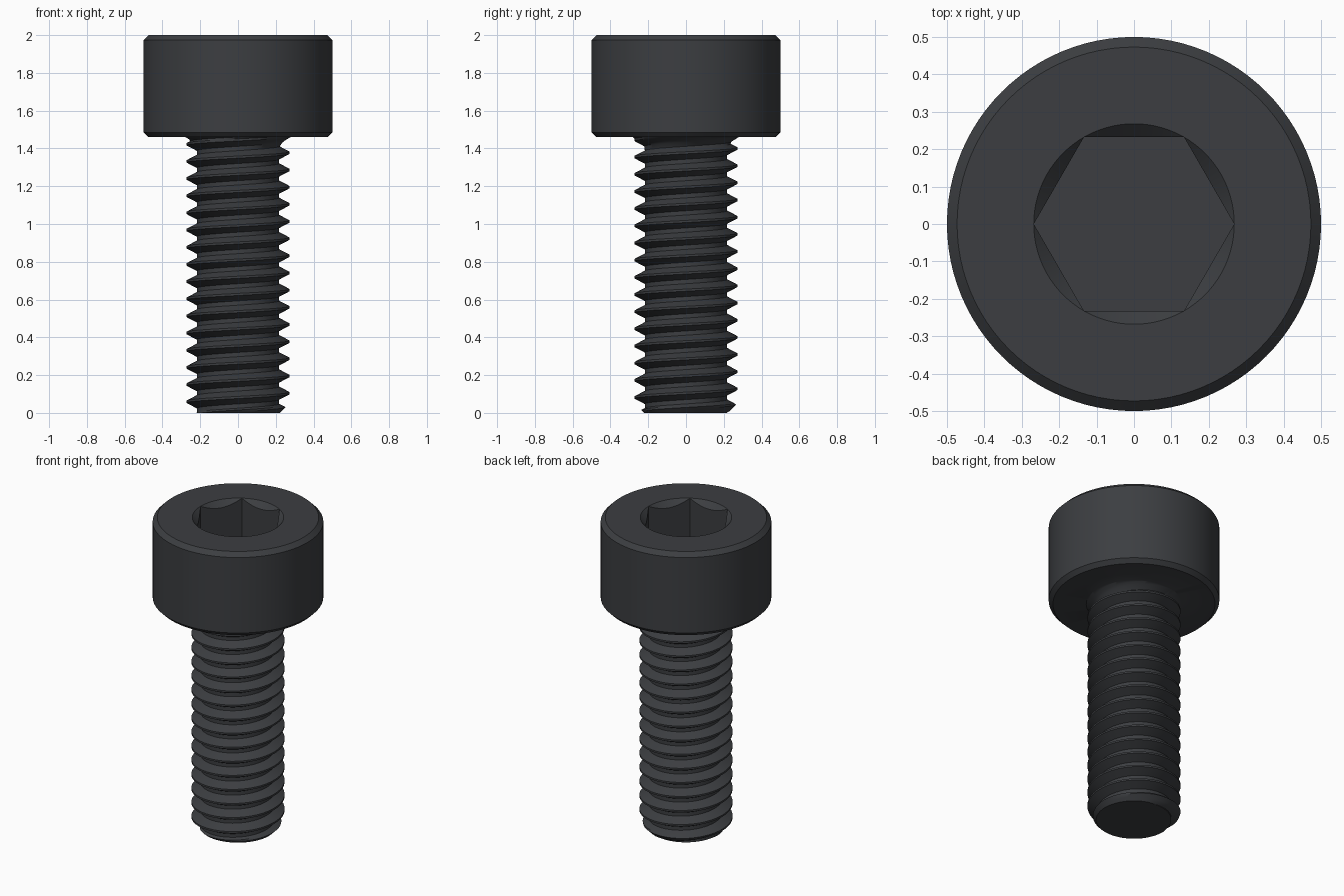
import bpy, bmesh
from math import pi, cos, sin, radians

if "Cube" in bpy.data.objects:
    bpy.data.objects.remove(bpy.data.objects["Cube"])

N = 96                        # segments around
PITCH, CREST, ROOT = 0.0909, 0.2727, 0.218
Z_HEAD, Z_TOP = 1.46, 2.0
FLAT, CORNER, FLOOR = 0.232, 0.268, 1.72
PHASE = 0.0135                # crest height at angle 0


def grid(bm, rows):
    """Skin rows of functions angle -> (radius, z) around the z axis."""
    rings = []
    for row in rows:
        ring = []
        for i in range(N + 1):
            a = 2 * pi * i / N
            r, z = row(a)
            ring.append(bm.verts.new((r * cos(a), r * sin(a), z)))
        rings.append(ring)
    for lo, hi in zip(rings, rings[1:]):
        for i in range(N):
            bm.faces.new((lo[i], lo[i + 1], hi[i + 1], hi[i]))


def shank_radius(z, a):
    s = ((z - PHASE) / PITCH - a / (2 * pi)) % 1.0
    d = min(s, 1 - s)
    k = min(max((d - 0.0625) / 0.3125, 0), 1)
    r = min(CREST + (ROOT - CREST) * k, 0.222 + z)       # end chamfer
    t = max(z - 1.40, 0) / 0.06
    return max(r, ROOT + 0.062 * t * t)                  # fillet under head


def helix_row(turn):
    def row(a):
        z = PHASE + PITCH * (turn + a / (2 * pi))
        z = min(max(z, 0), Z_HEAD)
        return shank_radius(z, a), z
    return row


def ring_row(r, z):
    return lambda a: (r, z)


def hex_radius(a):
    return FLAT / cos((a % radians(60)) - radians(30))


bm = bmesh.new()

# Threaded shank: helical rows, clamped flat at both ends
steps = (0.0625, 0.17, 0.27, 0.375, 0.625, 0.73, 0.83, 0.9375)
grid(bm, [helix_row(k + u) for k in range(-3, 18) for u in steps])

# Head: lathe profile running into the chamfered hex socket
profile = [(ROOT + 0.062, Z_HEAD), (0.475, Z_HEAD), (0.5, 1.485),
           (0.5, 1.973), (0.473, Z_TOP), (CORNER, Z_TOP)]
rows = [ring_row(r, z) for r, z in profile]
rows.append(lambda a: (hex_radius(a), Z_TOP - max(CORNER - hex_radius(a), 0)))
rows.append(lambda a: (hex_radius(a), FLOOR))
grid(bm, rows)

# Weld, then cap the shank end and the socket floor
bmesh.ops.remove_doubles(bm, verts=bm.verts[:], dist=1e-4)
for level in (0.0, FLOOR):
    rim = [e for e in bm.edges if e.is_boundary
           and all(abs(v.co.z - level) < 1e-3 for v in e.verts)]
    bmesh.ops.contextual_create(bm, geom=rim)
bmesh.ops.recalc_face_normals(bm, faces=bm.faces[:])

mesh = bpy.data.meshes.new("socket_screw")
bm.to_mesh(mesh)
bm.free()
screw = bpy.data.objects.new("socket_screw", mesh)
bpy.context.collection.objects.link(screw)

# Black oxide steel
mat = bpy.data.materials.new("black_steel")
mat.diffuse_color = (0.045, 0.048, 0.053, 1)
mat.use_nodes = True
mat.node_tree.nodes["Principled BSDF"].inputs["Base Color"].default_value = mat.diffuse_color
mesh.materials.append(mat)

bpy.context.view_layer.objects.active = screw
screw.select_set(True)
bpy.ops.object.shade_smooth_by_angle(angle=radians(30))
